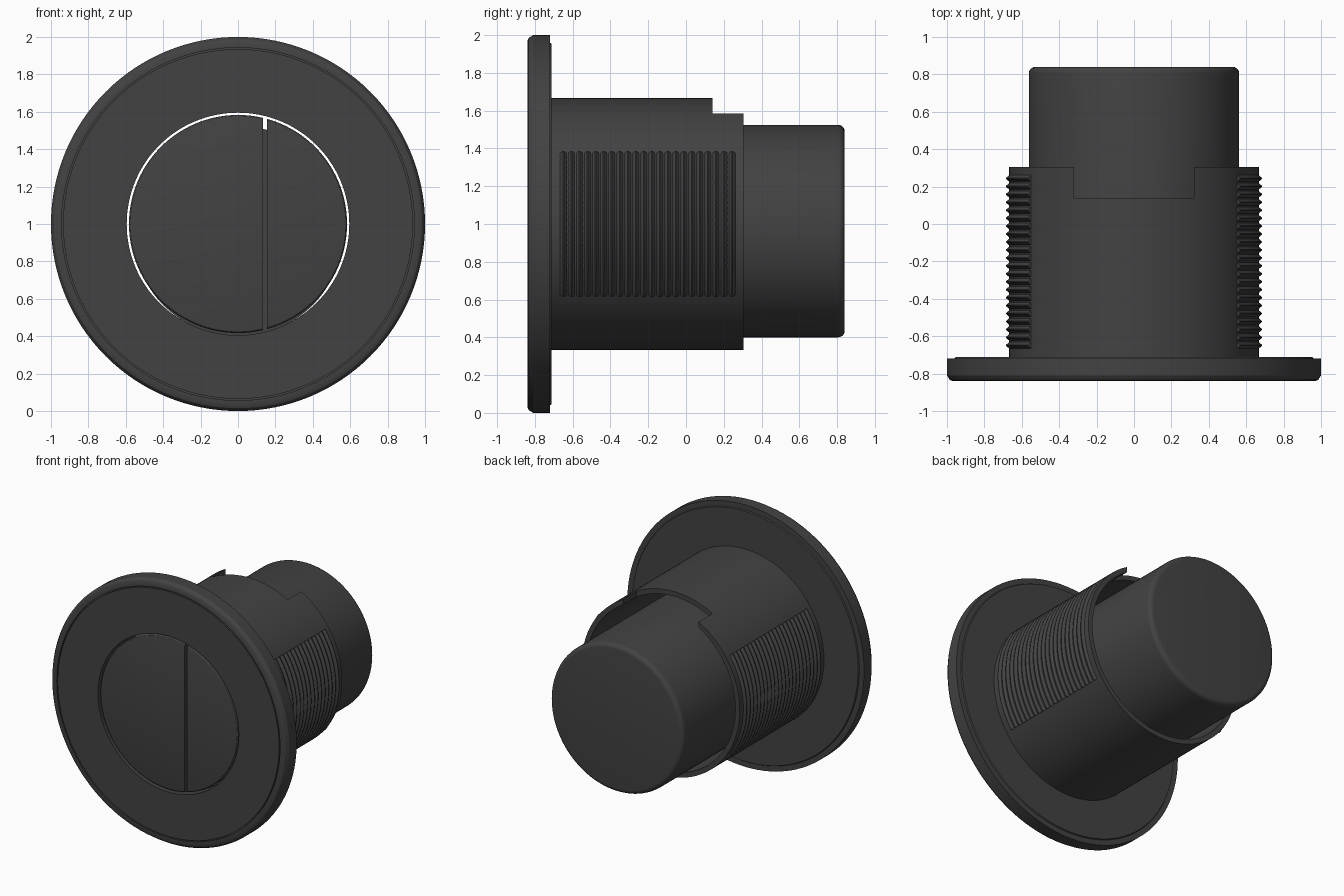
import bpy, bmesh, math
from mathutils import Vector

cube = bpy.data.objects.get("Cube")
if cube:
    bpy.data.objects.remove(cube)

mat = bpy.data.materials.new("charcoal plastic")
mat.use_nodes = True
COLOUR = (0.055, 0.055, 0.055, 1)
mat.diffuse_color = COLOUR
mat.node_tree.nodes["Principled BSDF"].inputs["Base Color"].default_value = COLOUR


def finish(bm, name):
    """Turn a bmesh into a smooth-by-angle object."""
    bmesh.ops.recalc_face_normals(bm, faces=bm.faces[:])
    mesh = bpy.data.meshes.new(name)
    bm.to_mesh(mesh)
    bm.free()
    mesh.materials.append(mat)
    ob = bpy.data.objects.new(name, mesh)
    bpy.context.collection.objects.link(ob)
    bpy.ops.object.select_all(action='DESELECT')
    ob.select_set(True)
    bpy.context.view_layer.objects.active = ob
    bpy.ops.object.shade_smooth_by_angle(angle=math.radians(30))
    return ob


def lathe(profile, closed=True, z=1.0, mid=None, half=None, n=128):
    """Sweep (radius, y) points about the y axis: full turn, or mid +/- half."""
    bm = bmesh.new()
    full = half is None
    steps = n if full else n + 1
    start, span = (0, math.tau) if full else (mid - half, 2 * half)
    rings = []
    for i in range(steps):
        a = start + span * i / n
        rings.append([bm.verts.new((r * math.cos(a), y, z + r * math.sin(a)))
                      for r, y in profile])
    count = len(profile)
    for i in range(n):
        p, q = rings[i], rings[(i + 1) % steps]
        for j in range(count if closed else count - 1):
            k = (j + 1) % count
            bm.faces.new((p[j], p[k], q[k], q[j]))
    if not full:
        bm.faces.new(rings[0])
        bm.faces.new(rings[-1])
    elif not closed:
        bm.faces.new([r[0] for r in rings])
        bm.faces.new([r[-1] for r in rings])
    return bm


def round_corner(r, y, size, sign, steps=5):
    """Quarter-round from the side wall (r) to the end face (y)."""
    pts = []
    for i in range(steps + 1):
        t = math.pi / 2 * i / steps
        pts.append((r - size + size * math.cos(t),
                    y + sign * size * (math.sin(t) - 1)))
    return pts


# Flange with chamfered rim, fine front groove and stepped back
finish(lathe([
    (0.595, -0.84), (0.935, -0.84), (0.935, -0.825), (0.943, -0.825),
    (0.943, -0.84), (0.97, -0.84), (0.985, -0.833), (1.0, -0.81),
    (1.0, -0.72), (0.96, -0.72), (0.955, -0.712), (0.595, -0.712)]), "flange")

# Sleeve, with a rectangular notch in its top rear edge
sleeve = finish(lathe([(0.667, -0.72), (0.667, 0.305),
                       (0.63, 0.305), (0.63, -0.72)]), "sleeve")
bpy.ops.mesh.primitive_cube_add(size=1, location=(0, 0.34, 1.6))
cutter = bpy.context.object
cutter.name = "notch_cutter"
cutter.hide_render = True
cutter.scale = (0.64, 0.4, 0.6)
bpy.context.view_layer.update()
cut = sleeve.modifiers.new("notch", 'BOOLEAN')
cut.operation = 'DIFFERENCE'
cut.solver = 'EXACT'
cut.object = cutter
bpy.context.view_layer.objects.active = sleeve
bpy.ops.object.modifier_apply(modifier="notch")
bpy.data.objects.remove(cutter)

# Ridged thread patches on both sides of the sleeve
RIDGES, Y0, Y1 = 22, -0.67, 0.265
pitch = (Y1 - Y0) / RIDGES
teeth = [(0.65, Y0)]
for i in range(RIDGES):
    y = Y0 + i * pitch
    teeth += [(0.662, y), (0.685, y + pitch * 0.45), (0.685, y + pitch * 0.55)]
teeth += [(0.662, Y1), (0.65, Y1)]
for name, mid in (("left_thread", 0), ("right_thread", math.pi)):
    finish(lathe(teeth, mid=mid, half=math.asin(0.38 / 0.675), n=28), name)

# Rear body, set slightly low, with a rounded end
body = [(0.5625, -0.74)] + round_corner(0.5625, 0.84, 0.035, 1)
finish(lathe(body, closed=False, z=0.9625), "rear_body")

# Split push button: one disc cut into a wide and a narrow half
disc = [(0.583, -0.735)] + round_corner(0.583, -0.835, 0.015, -1, 3)
for name, x, side in (("wide_button", 0.134, 1), ("narrow_button", 0.156, -1)):
    bm = lathe(disc, closed=False)
    bmesh.ops.bisect_plane(bm, geom=bm.verts[:] + bm.edges[:] + bm.faces[:],
                           plane_co=Vector((x, 0, 0)),
                           plane_no=Vector((side, 0, 0)), clear_outer=True)
    bmesh.ops.holes_fill(bm, edges=[e for e in bm.edges if e.is_boundary])
    finish(bm, name)
